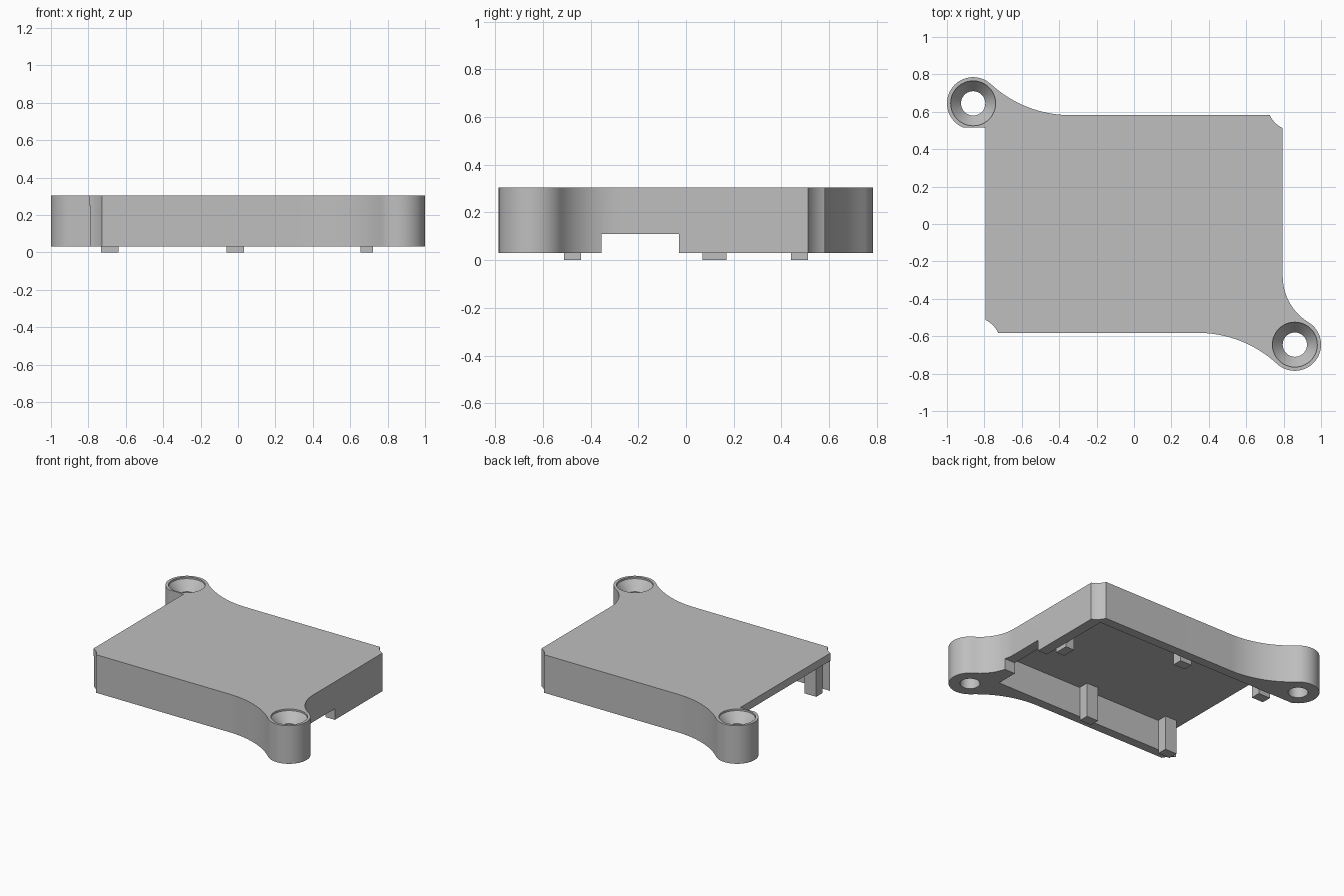
import bpy, bmesh
from math import atan2, cos, sin, pi, radians, sqrt

cube = bpy.data.objects.get("Cube")
if cube:
    bpy.data.objects.remove(cube, do_unlink=True)

HX, HY = 0.795, 0.582            # half size of the rectangular cover
EX, EY, ER = 0.86, 0.645, 0.14   # mounting ear centre and radius
Z0, Z1, CEILING = 0.03, 0.305, 0.25
INX, INY = 0.72, 0.515           # inner wall faces

grey = bpy.data.materials.new("plain_grey")
grey.use_nodes = True
colour = (0.52, 0.52, 0.52, 1)
grey.diffuse_color = colour
grey.node_tree.nodes["Principled BSDF"].inputs["Base Color"].default_value = colour


def finish(bm, name):
    bmesh.ops.recalc_face_normals(bm, faces=bm.faces)
    mesh = bpy.data.meshes.new(name)
    bm.to_mesh(mesh)
    bm.free()
    mesh.materials.append(grey)
    obj = bpy.data.objects.new(name, mesh)
    bpy.context.collection.objects.link(obj)
    return obj


def loft(name, rings):
    """Close a stack of equal-length point rings into a solid."""
    bm = bmesh.new()
    rows = [[bm.verts.new(p) for p in ring] for ring in rings]
    n = len(rows[0])
    for a, b in zip(rows, rows[1:]):
        for i in range(n):
            j = (i + 1) % n
            bm.faces.new((a[i], a[j], b[j], b[i]))
    bm.faces.new(rows[0])
    bm.faces.new(rows[-1])
    return finish(bm, name)


def box(name, x0, x1, y0, y1, z0, z1):
    base = [(x0, y0), (x1, y0), (x1, y1), (x0, y1)]
    return loft(name, [[(x, y, z) for x, y in base] for z in (z0, z1)])


def lathe(name, cx, cy, profile, n=48):
    return loft(name, [[(cx + r * cos(2 * pi * i / n), cy + r * sin(2 * pi * i / n), z)
                        for i in range(n)] for r, z in profile])


def arc(cx, cy, start, end, ccw, n):
    """Arc between the directions of two points, at the first point's radius."""
    r = sqrt((start[0] - cx) ** 2 + (start[1] - cy) ** 2)
    a = atan2(start[1] - cy, start[0] - cx)
    sweep = (atan2(end[1] - cy, end[0] - cx) - a) % (2 * pi)
    if not ccw:
        sweep -= 2 * pi
    return [(cx + r * cos(a + sweep * i / n), cy + r * sin(a + sweep * i / n))
            for i in range(n + 1)]


def fillet(along, offset):
    """Radius of an arc tangent to a wall and to the ear circle."""
    return (along ** 2 + offset ** 2 - ER ** 2) / (2 * (ER + offset))


# Front flare: tangent to the front wall, then to the ear
fx = 0.34
R1 = fillet(EX - fx, EY - HY)
c1 = (fx, -HY - R1)
t1 = (c1[0] + (EX - c1[0]) * R1 / (R1 + ER), c1[1] + (-EY - c1[1]) * R1 / (R1 + ER))
front_flare = arc(*c1, (fx, -HY), t1, False, 16)

# Side flare: ear back to the side wall
sy = -0.28
R2 = fillet(-sy - EY, EX - HX)
c2 = (HX + R2, sy)
t2 = (c2[0] + (EX - c2[0]) * R2 / (R2 + ER), c2[1] + (-EY - c2[1]) * R2 / (R2 + ER))
side_flare = arc(*c2, t2, (HX, sy), False, 12)
ear = arc(EX, -EY, t1, t2, True, 32)

# Scooped corner without an ear
CR = 0.148
scoop_a = (HX, EY - sqrt(CR ** 2 - (EX - HX) ** 2))
scoop_b = (EX - sqrt(CR ** 2 - (EY - HY) ** 2), HY)
scoop = arc(EX, EY, scoop_a, scoop_b, False, 8)

# Opposite ear ends at a flat step instead of a side flare
flip = lambda pts: [(-x, -y) for x, y in pts]
step = (-EX - sqrt(ER ** 2 - (EY - INY) ** 2), INY)
left_ear = arc(-EX, EY, (-t1[0], -t1[1]), step, True, 30)

outline = (front_flare + ear[1:] + side_flare[1:] + scoop
           + flip(front_flare) + left_ear[1:] + [(-HX, INY)] + flip(scoop))
cover = loft("cover_shell", [[(x, y, z) for x, y in outline] for z in (Z0, Z1)])

# Cavity open to the left-hand edge, side notch, and countersunk screw holes
cutters = [box("cavity_cutter", -1.2, INX, -INY, INY, -0.1, CEILING),
           box("notch_cutter", 0.6, 1.2, -0.355, -0.03, -0.1, 0.11)]
screw = [(0.065, -0.1), (0.065, 0.225), (0.12, 0.293), (0.12, 0.4)]
for s in (1, -1):
    cutters.append(lathe("screw_cutter", s * EX, -s * EY, screw))

bpy.context.view_layer.objects.active = cover
for cutter in cutters:
    mod = cover.modifiers.new("cut", "BOOLEAN")
    mod.operation = "DIFFERENCE"
    mod.solver = "EXACT"
    mod.object = cutter
    bpy.ops.object.modifier_apply(modifier=mod.name)
    bpy.data.objects.remove(cutter, do_unlink=True)

# Locating pegs standing against the inner walls
top = CEILING + 0.01
for side, s in (("front", -1), ("back", 1)):
    for tag, x in (("outer", -0.685), ("middle", -0.015)):
        ya, yb = sorted((s * 0.44, s * (INY - 0.003)))
        box(f"{side}_{tag}_peg", x - 0.047, x + 0.047, ya, yb, 0, top)
box("side_peg", 0.655, INX + 0.003, 0.07, 0.17, 0, top)

# Smooth curved walls, sharp edges kept
bpy.ops.object.select_all(action="DESELECT")
cover.select_set(True)
bpy.context.view_layer.objects.active = cover
bpy.ops.object.shade_smooth_by_angle(angle=radians(25))
